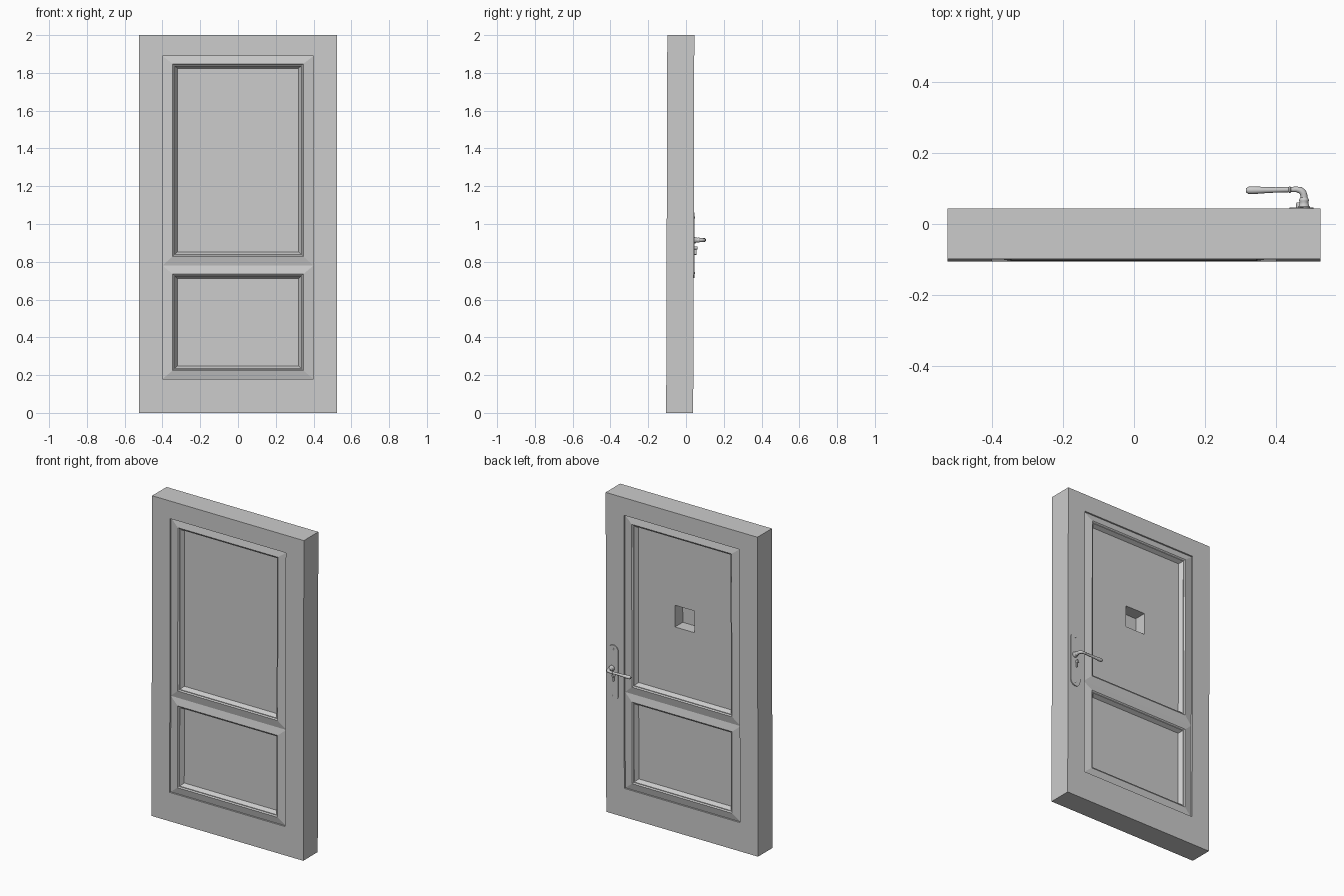
import bpy, bmesh, math
from mathutils import Vector

if "Cube" in bpy.data.objects:
    bpy.data.objects.remove(bpy.data.objects["Cube"])

FRONT, BACK = -0.102, 0.041      # outer faces of the slab
TILT = 0.003                     # the slab leans very slightly backwards


def finish(name, bm, smooth=False):
    bmesh.ops.remove_doubles(bm, verts=bm.verts, dist=1e-5)
    bmesh.ops.recalc_face_normals(bm, faces=bm.faces)
    me = bpy.data.meshes.new(name)
    bm.to_mesh(me)
    bm.free()
    ob = bpy.data.objects.new(name, me)
    bpy.context.collection.objects.link(ob)
    if smooth:
        activate(ob)
        bpy.ops.object.shade_smooth_by_angle(angle=math.radians(40))
    return ob


def activate(ob):
    bpy.ops.object.select_all(action='DESELECT')
    ob.select_set(True)
    bpy.context.view_layer.objects.active = ob


def ring(bm, hx, z0, z1, y):
    return [bm.verts.new((x, y + TILT * (z - 1), z))
            for x, z in ((-hx, z0), (hx, z0), (hx, z1), (-hx, z1))]


def bridge(bm, a, b):
    n = len(a)
    for i in range(n):
        j = (i + 1) % n
        bm.faces.new((a[i], a[j], b[j], b[i]))


def sunk_panel(bm, y, s, z0, z1, m0, m1, hole=False):
    """Sloped moulding z0..z1, raised lip m0..m1, stepped bead and flat panel."""
    rows = [(0.40, z0, z1, 0.010), (0.346, m0, m1, 0.0),
            (0.339, m0 + .007, m1 - .007, 0.006),
            (0.335, m0 + .011, m1 - .011, 0.006),
            (0.320, m0 + .025, m1 - .024, 0.030)]
    if hole:   # square pocket in the middle of the panel
        rows += [(0.068, 1.268, 1.404, 0.030), (0.068, 1.268, 1.404, 0.107)]
    rings = [ring(bm, hx, a, b, y + s * d) for hx, a, b, d in rows]
    for a, b in zip(rings, rings[1:]):
        bridge(bm, a, b)
    bm.faces.new(rings[-1])


# Door slab with two mitred panels on each side
bm = bmesh.new()
edges = []
for y, s in ((FRONT, 1), (BACK, -1)):
    outer = ring(bm, 0.525, 0, 2, y)
    inner = ring(bm, 0.40, 0.18, 1.89, y)
    step = ring(bm, 0.40, 0.18, 1.89, y + s * 0.010)
    bridge(bm, outer, inner)
    bridge(bm, inner, step)
    sunk_panel(bm, y, s, 0.78, 1.89, 0.828, 1.848, hole=s < 0)
    sunk_panel(bm, y, s, 0.18, 0.78, 0.224, 0.735)
    edges.append(outer)
bridge(bm, *edges)
finish("door_slab", bm)


# Back plate of the handle, rounded at both ends
def capsule(name, cx, z0, z1, hw, y0, y1, n=12):
    bm = bmesh.new()
    pts = []
    for cz, start in ((z1 - hw, 0), (z0 + hw, math.pi)):
        for i in range(n + 1):
            a = start + math.pi * i / n
            pts.append((cx + hw * math.cos(a), cz + hw * math.sin(a)))
    loops = [[bm.verts.new((x, y, z)) for x, z in pts] for y in (y0, y1)]
    bridge(bm, *loops)
    for lp in loops:
        bm.faces.new(lp)
    return finish(name, bm, True)


capsule("handle_plate", 0.472, 0.715, 1.06, 0.034, 0.036, 0.046)


# Turned parts: profile of (radius, y) spun around the y direction
def turned(name, cx, cz, profile, n=24):
    bm = bmesh.new()
    loops = [[bm.verts.new((cx + r * math.cos(2 * math.pi * i / n), y,
                            cz + r * math.sin(2 * math.pi * i / n)))
              for i in range(n)] for r, y in profile]
    for a, b in zip(loops, loops[1:]):
        bridge(bm, a, b)
    bm.faces.new(loops[0])
    bm.faces.new(loops[-1])
    return finish(name, bm, True)


turned("handle_collar", 0.479, 0.915,
       [(.017, .043), (.017, .049), (.014, .052), (.012, .062),
        (.014, .066), (.013, .071), (.009, .076)])
for i, z in enumerate((1.035, 0.74)):
    turned(f"plate_screw_{i + 1}", 0.472, z,
           [(.006, .043), (.006, .047), (.004, .0485)], 12)

# Lever, a bent bar that swells towards its tip
path = [(.479, .070, .010), (.479, .080, .010), (.476, .089, .010),
        (.469, .095, .0095), (.458, .0975, .008), (.442, .097, .0075),
        (.441, .097, .009), (.437, .097, .009), (.436, .097, .0075),
        (.400, .096, .0075), (.365, .0955, .009), (.335, .095, .011),
        (.322, .095, .010), (.316, .095, .006)]
cu = bpy.data.curves.new("handle_lever", 'CURVE')
cu.dimensions = '3D'
cu.bevel_depth = 1.0
cu.bevel_resolution = 4
cu.use_fill_caps = True
sp = cu.splines.new('POLY')
sp.points.add(len(path) - 1)
for p, (x, y, r) in zip(sp.points, path):
    p.co = (x, y, 0.915, 1)
    p.radius = r
lever = bpy.data.objects.new("handle_lever", cu)
bpy.context.collection.objects.link(lever)
activate(lever)
bpy.ops.object.convert(target='MESH')
bpy.ops.object.shade_smooth_by_angle(angle=math.radians(40))

# Lock cylinder below the lever
turned("lock_barrel", 0.466, 0.873, [(.009, .043), (.009, .058), (.007, .061)], 16)
capsule("lock_fin", 0.466, 0.837, 0.875, 0.005, 0.043, 0.055, 6)
